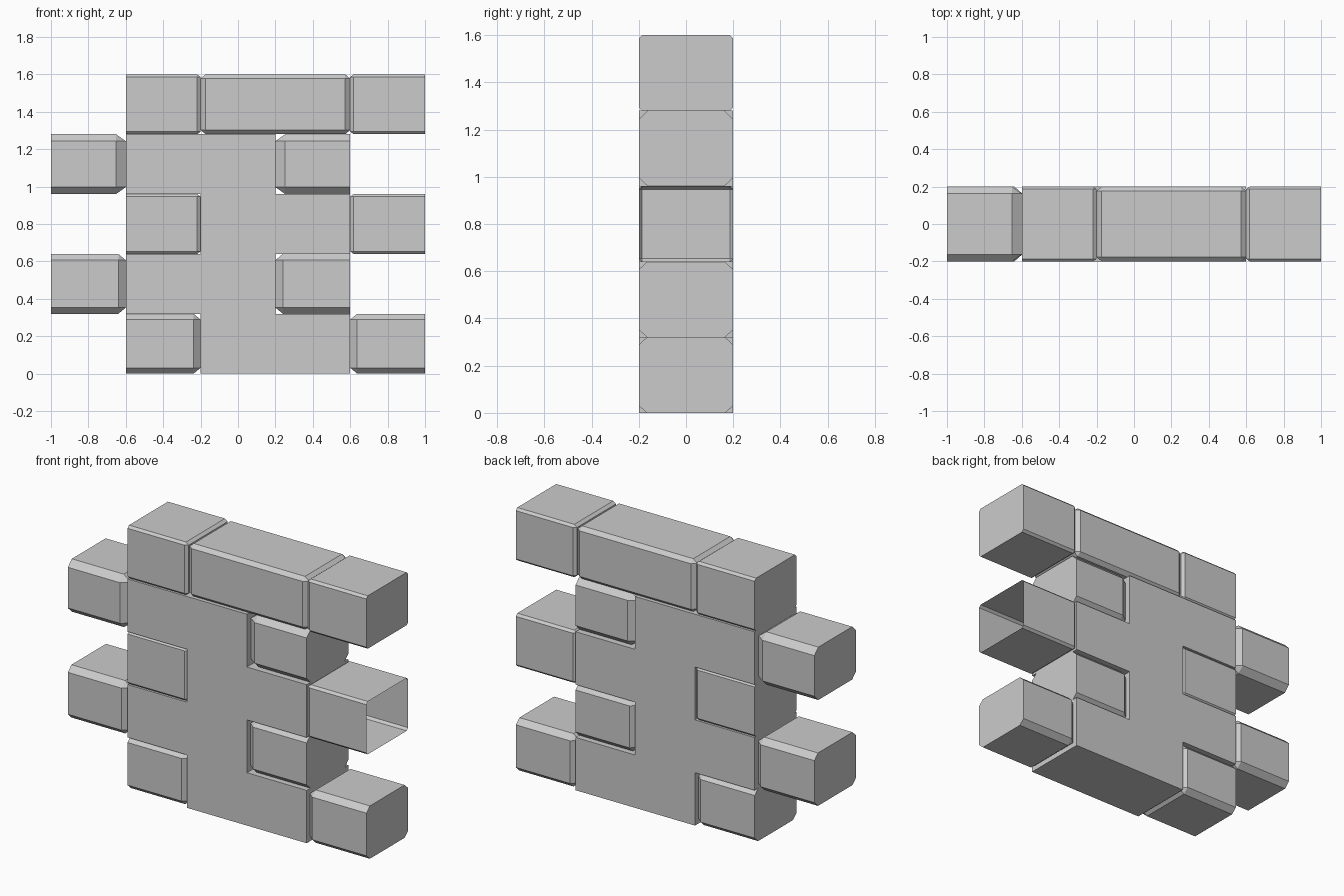
import bpy, bmesh

if "Cube" in bpy.data.objects:
    bpy.data.objects.remove(bpy.data.objects["Cube"])

ROW = 0.32      # course height
HALF = 0.2      # half the wall thickness


def finish(name, bm):
    mesh = bpy.data.meshes.new(name)
    bm.to_mesh(mesh)
    bm.free()
    obj = bpy.data.objects.new(name, mesh)
    bpy.context.collection.objects.link(obj)


def brick(name, row, x0, x1, bevel, left, right, open_right=False):
    """Brick with chamfered long edges; left/right switch the end chamfers."""
    bx, by, bz = bevel
    bm = bmesh.new()
    for x, sx, chamfered in ((x0, -1, left), (x1, 1, right)):
        xi = x - sx * bx if chamfered else x
        for sy in (-1, 1):
            for sz in (-1, 1):
                y, z = sy * HALF, ROW * (row + 0.5) + sz * ROW / 2
                yi, zi = y - sy * by, z - sz * bz
                bm.verts.new((xi, yi, z))
                bm.verts.new((xi, y, zi))
                if chamfered:
                    bm.verts.new((x, yi, zi))
    bmesh.ops.convex_hull(bm, input=bm.verts[:])
    bmesh.ops.dissolve_limit(bm, angle_limit=0.02, verts=bm.verts[:], edges=bm.edges[:])
    bmesh.ops.recalc_face_normals(bm, faces=bm.faces[:])
    if open_right:
        caps = [f for f in bm.faces if f.normal.x > 0.99]
        bmesh.ops.delete(bm, geom=caps, context='FACES_ONLY')
    finish(name, bm)


# Flat core of the wall: stepped outline extruded through the thickness
outline = [(-.2, 0), (.6, 0), (.6, .32), (.2, .32), (.2, .64), (.6, .64),
           (.6, .96), (.2, .96), (.2, 1.28), (-.6, 1.28), (-.6, .96),
           (-.2, .96), (-.2, .64), (-.6, .64), (-.6, .32), (-.2, .32)]
bm = bmesh.new()
face = bm.faces.new([bm.verts.new((x, -HALF, z)) for x, z in outline])
ext = bmesh.ops.extrude_face_region(bm, geom=[face], use_keep_orig=True)
bmesh.ops.translate(bm, vec=(0, 2 * HALF, 0),
                    verts=[v for v in ext['geom'] if isinstance(v, bmesh.types.BMVert)])
bmesh.ops.recalc_face_normals(bm, faces=bm.faces[:])
finish("wall_core", bm)

# Interlocking bricks at both ends of each course
bevels = [(.037, .034, .031), (.04, .035, .033), (.018, .014, .014),
          (.052, .038, .037), (.018, .014, .014)]
for row, bevel in enumerate(bevels):
    odd = row % 2
    xl, xr = (-1.0, 0.2) if odd else (-0.6, 0.6)
    brick(f"left_brick_{row + 1}", row, xl, xl + 0.4, bevel, False, True)
    brick(f"right_brick_{row + 1}", row, xr, xr + 0.4, bevel, True, False,
          open_right=(row == 2))

# Long brick in the middle of the top course
brick("top_middle_brick", 4, -0.2, 0.6, (.027, .023, .022), True, True)
